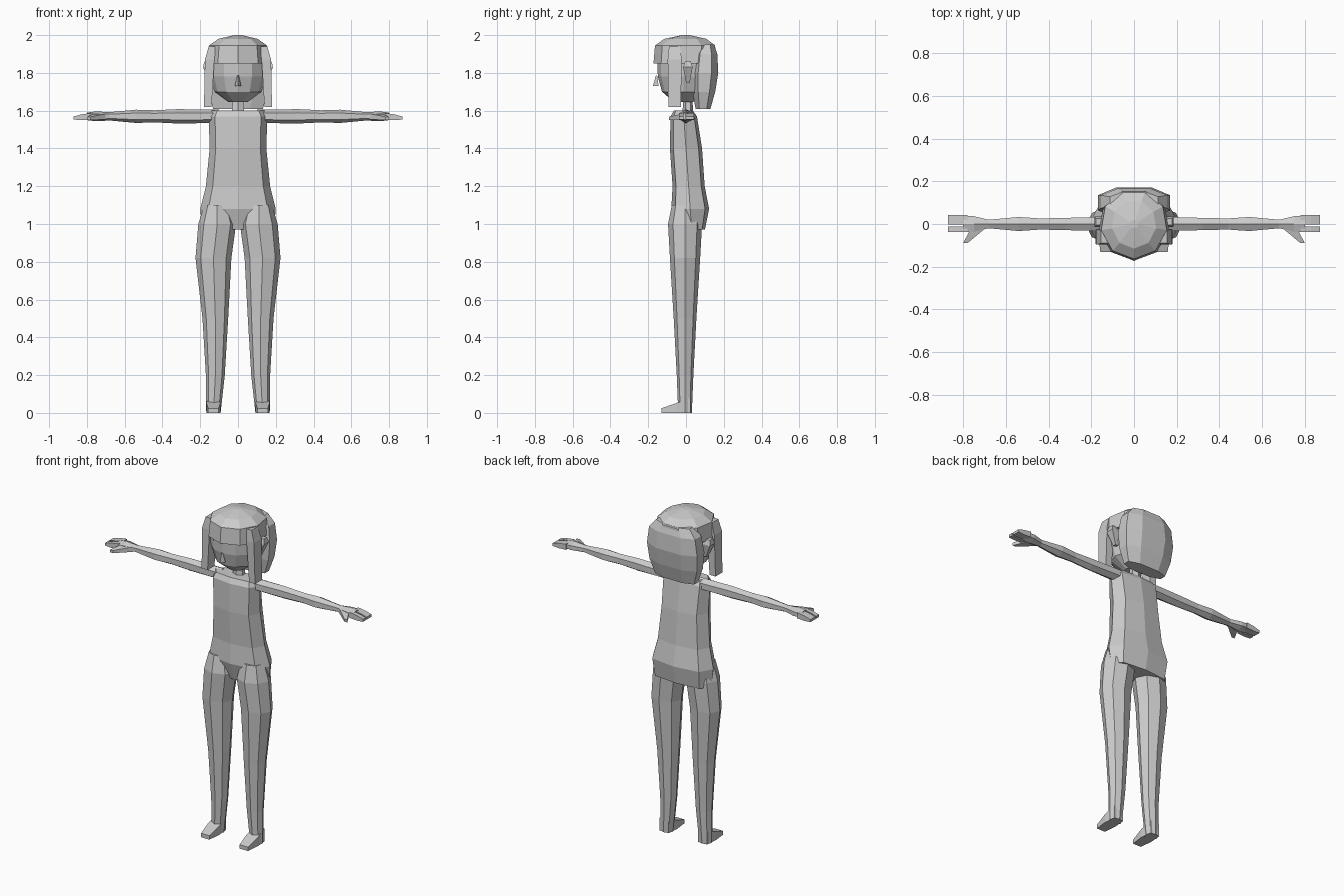
import bpy, bmesh
from math import sin, cos, tau, copysign

cube = bpy.data.objects.get("Cube")
if cube:
    bpy.data.objects.remove(cube)

grey = bpy.data.materials.new("plain grey")
grey.use_nodes = True
colour = (0.6, 0.6, 0.6, 1)
grey.diffuse_color = colour
grey.node_tree.nodes["Principled BSDF"].inputs["Base Color"].default_value = colour


def outline(sides, turn=0.0, power=1.0):
    # polygon of unit radius with its first corner at the front; a low power makes it boxier
    def bulge(value):
        return copysign(abs(value) ** power, value)

    angles = [tau * (index + turn) / sides for index in range(sides)]
    return [(bulge(sin(angle)), bulge(-cos(angle))) for angle in angles]


def place(axis, along, across, over):
    # turn a station and two cross-section coordinates into a point
    if axis == "x":
        return along, across, over
    if axis == "y":
        return across, along, over
    return across, over, along


def loft(name, section, rings, axis="z", offset=0.0, lean=0.0, mirror=False):
    # each ring: station along the axis, sideways centre, half width, half depth
    # the depth centre starts at offset and drifts along the axis by lean
    bm = bmesh.new()
    start = rings[0][0]
    loops = []
    for station, centre, width, depth in rings:
        middle = offset + lean * (station - start)
        loops.append([
            bm.verts.new(place(axis, station, centre + width * u, middle + depth * v))
            for u, v in section])
    for lower, upper in zip(loops, loops[1:]):
        for corner in range(len(section)):
            before = corner - 1
            bm.faces.new((lower[before], lower[corner], upper[corner], upper[before]))
    bm.faces.new(loops[0])
    bm.faces.new(loops[-1])
    bmesh.ops.recalc_face_normals(bm, faces=bm.faces)
    mesh = bpy.data.meshes.new(name)
    bm.to_mesh(mesh)
    bm.free()
    mesh.materials.append(grey)
    part = bpy.data.objects.new(name, mesh)
    bpy.context.collection.objects.link(part)
    if mirror:
        part.modifiers.new("Mirror", "MIRROR").use_mirror_merge = False


box = outline(4, turn=0.5, power=0)
hexagon = outline(6)
octagon = outline(8)

# trunk and neck
loft("torso", outline(8, power=0.7), [
    (0.97, 0, 0.19, 0.07),
    (1.08, 0, 0.2, 0.1),
    (1.2, 0, 0.17, 0.085),
    (1.4, 0, 0.15, 0.085),
    (1.57, 0, 0.155, 0.07),
    (1.6, 0, 0.14, 0.05),
], offset=0.03, lean=-0.07)
loft("neck", hexagon, [(1.58, 0, 0.04, 0.03), (1.7, 0, 0.027, 0.02)], offset=0.01)

# legs and feet
loft("legs", octagon, [
    (0, 0.13, 0.038, 0.036),
    (0.2, 0.12, 0.05, 0.044),
    (0.5, 0.12, 0.068, 0.06),
    (0.82, 0.13, 0.095, 0.08),
    (1, 0.11, 0.1, 0.09),
    (1.1, 0.11, 0.07, 0.07),
], offset=-0.005, mirror=True)
loft("feet", box, [
    (0.025, 0.13, 0.03, 0.04),
    (-0.05, 0.13, 0.037, 0.026),
    (-0.13, 0.13, 0.028, 0.012),
], axis="y", offset=0.04, lean=0.18, mirror=True)

# arms running into flat palms
loft("arms", hexagon, [
    (0.1, 0, 0.04, 0.035),
    (0.32, 0, 0.033, 0.038),
    (0.44, 0, 0.03, 0.032),
    (0.54, 0, 0.038, 0.035),
    (0.68, 0, 0.023, 0.022),
    (0.75, 0, 0.042, 0.026),
    (0.8, 0, 0.043, 0.02),
], axis="x", offset=1.57, mirror=True)

# one free finger, the other fingers joined, and the thumb
for name, centre, width in (("index_fingers", -0.025, 0.013), ("joined_fingers", 0.02, 0.023)):
    loft(name, box, [
        (0.78, centre, width, 0.017),
        (0.83, centre, width, 0.015),
        (0.87, centre, width, 0.008),
    ], axis="x", offset=1.57, lean=-0.1, mirror=True)
loft("thumbs", box, [
    (-0.015, 0.725, 0.035, 0.015),
    (-0.055, 0.76, 0.022, 0.012),
    (-0.09, 0.79, 0.01, 0.008),
], axis="y", offset=1.57, lean=0.15, mirror=True)

# head
loft("skull", outline(12), [
    (1.645, 0, 0.05, 0.05),
    (1.7, 0, 0.125, 0.115),
    (1.78, 0, 0.147, 0.137),
    (1.86, 0, 0.15, 0.14),
    (1.94, 0, 0.12, 0.12),
], offset=-0.012)
loft("nose", outline(3), [(1.73, 0, 0.02, 0.02), (1.785, 0, 0.005, 0.005)], offset=-0.155)
loft("ears", box, [
    (1.75, 0.14, 0.01, 0.01),
    (1.83, 0.16, 0.025, 0.025),
    (1.86, 0.16, 0.018, 0.015),
], offset=0.01, mirror=True)

# hair
loft("hair_cap_with_fringe", outline(9), [
    (1.85, 0, 0.166, 0.172),
    (1.945, 0, 0.156, 0.164),
    (1.98, 0, 0.105, 0.115),
    (2, 0, 0.02, 0.02),
])
loft("back_hair", outline(8, turn=0.5, power=0.8), [
    (1.61, 0, 0.14, 0.042),
    (1.7, 0, 0.17, 0.064),
    (1.8, 0, 0.18, 0.076),
    (1.9, 0, 0.165, 0.065),
    (1.95, 0, 0.12, 0.045),
], offset=0.09, lean=0.05)
loft("side_locks", box, [
    (1.62, 0.16, 0.02, 0.033),
    (1.87, 0.15, 0.025, 0.037),
    (1.94, 0.135, 0.02, 0.03),
], offset=-0.06, mirror=True)
